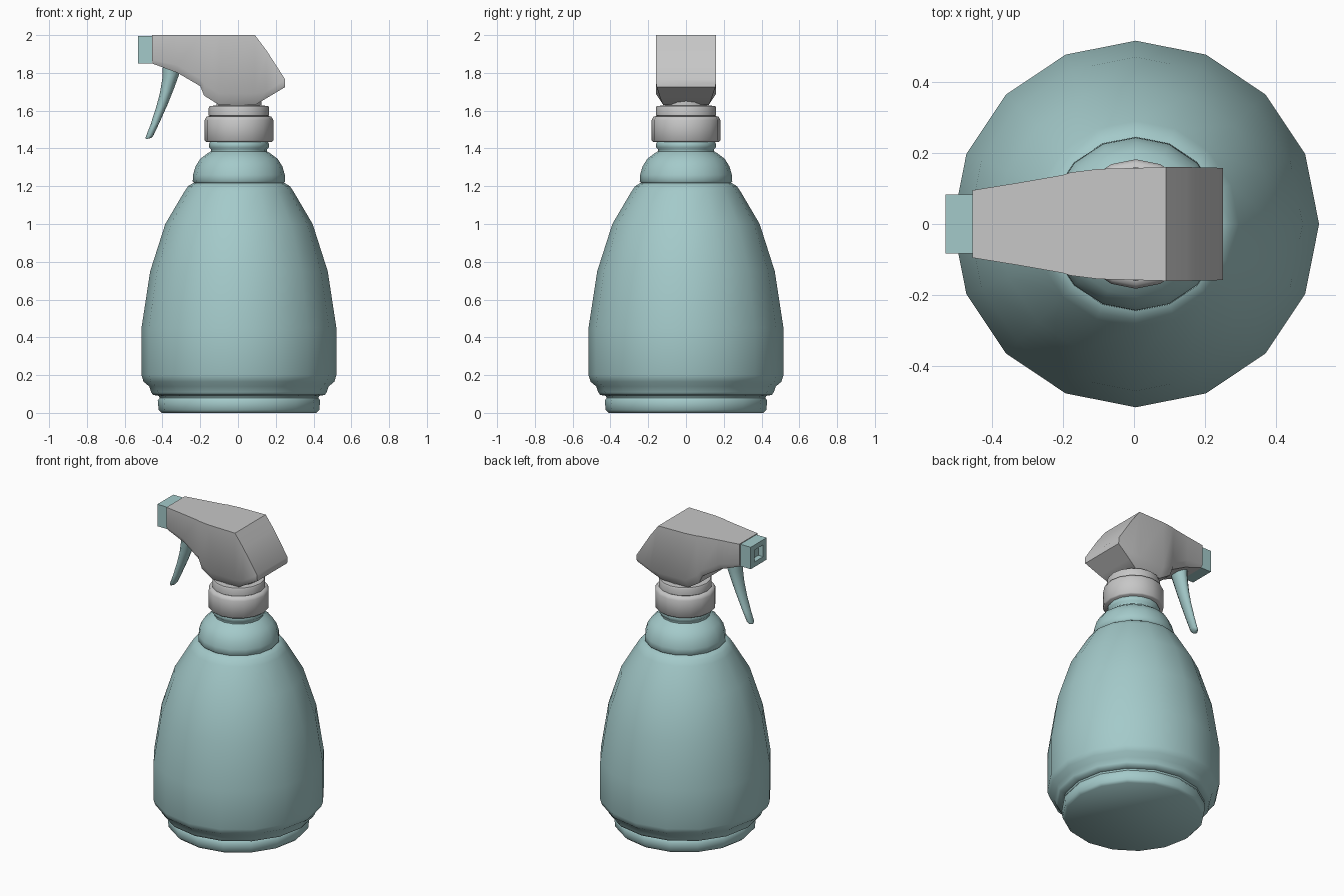
import bpy, bmesh, math

cube = bpy.data.objects.get("Cube")
if cube:
    bpy.data.objects.remove(cube, do_unlink=True)


def material(name, rgb):
    m = bpy.data.materials.new(name)
    m.use_nodes = True
    m.diffuse_color = (*rgb, 1)
    m.node_tree.nodes["Principled BSDF"].inputs["Base Color"].default_value = (*rgb, 1)
    return m


TEAL = material("pale teal plastic", (0.37, 0.59, 0.59))
GREY = material("light grey plastic", (0.57, 0.57, 0.57))
CENTRE = 0.005


def loft(name, rings, mat, angle=40):
    """Skin a list of closed rings, cap both ends and shade smooth."""
    bm = bmesh.new()
    loops = [[bm.verts.new(p) for p in ring] for ring in rings]
    n = len(loops[0])
    for a, b in zip(loops, loops[1:]):
        for i in range(n):
            j = (i + 1) % n
            bm.faces.new((a[i], a[j], b[j], b[i]))
    bm.faces.new(loops[0])
    bm.faces.new(loops[-1])
    bmesh.ops.recalc_face_normals(bm, faces=bm.faces)
    mesh = bpy.data.meshes.new(name)
    bm.to_mesh(mesh)
    bm.free()
    mesh.materials.append(mat)
    obj = bpy.data.objects.new(name, mesh)
    bpy.context.collection.objects.link(obj)
    bpy.ops.object.select_all(action="DESELECT")
    obj.select_set(True)
    bpy.context.view_layer.objects.active = obj
    bpy.ops.object.shade_smooth_by_angle(angle=math.radians(angle))
    return obj


def circle(r, z, sides=16):
    turn = math.tau / sides
    return [(CENTRE + r * math.cos(i * turn), r * math.sin(i * turn), z) for i in range(sides)]


def lathe(name, profile, mat, angle=50):
    return loft(name, [circle(r, z) for r, z in profile], mat, angle)


# Bottle: stepped foot and swelling body
lathe("bottle_body", [
    (0.41, 0), (0.425, 0.015), (0.43, 0.065), (0.42, 0.08), (0.425, 0.09),
    (0.455, 0.095), (0.465, 0.11), (0.475, 0.14), (0.505, 0.165), (0.516, 0.2),
    (0.516, 0.45), (0.47, 0.75), (0.39, 1.0), (0.29, 1.17), (0.27, 1.2),
    (0.24, 1.218), (0.2, 1.22)], TEAL)

# Domed shoulder with the threaded neck
lathe("bottle_shoulder", [
    (0.235, 1.215), (0.245, 1.225), (0.243, 1.26), (0.23, 1.305), (0.205, 1.345),
    (0.165, 1.375), (0.148, 1.385), (0.148, 1.395), (0.158, 1.405),
    (0.158, 1.425), (0.15, 1.44)], TEAL)

# Screw collar and the ring above it
lathe("screw_collar", [
    (0.175, 1.435), (0.182, 1.442), (0.182, 1.55), (0.172, 1.568),
    (0.155, 1.572)], GREY)
lathe("collar_ring", [
    (0.145, 1.565), (0.16, 1.575), (0.16, 1.615), (0.155, 1.625),
    (0.12, 1.627), (0.12, 1.65)], GREY)

# Spray head: x, top, side bottom, underside, half width, underside half width
head = [
    (-0.455, 2.0, 1.87, 1.85, 0.095, 0.085),
    (-0.32, 2.0, 1.84, 1.80, 0.117, 0.095),
    (-0.20, 2.0, 1.77, 1.73, 0.138, 0.115),
    (-0.18, 2.0, 1.74, 1.68, 0.145, 0.12),
    (-0.10, 2.0, 1.69, 1.63, 0.155, 0.12),
    (0.09, 2.0, 1.69, 1.63, 0.16, 0.12),
    (0.15, 1.92, 1.70, 1.665, 0.16, 0.135),
    (0.25, 1.765, 1.745, 1.725, 0.158, 0.155),
]
loft("spray_head", [
    [(x, w, top), (x, w, side), (x, v, low), (x, -v, low), (x, -w, side), (x, -w, top)]
    for x, top, side, low, w, v in head], GREY, 35)


# Square nozzle with a recessed outlet
def square(x, half):
    z = 1.923
    return [(x, half, z + half * 0.87), (x, half, z - half * 0.87),
            (x, -half, z - half * 0.87), (x, -half, z + half * 0.87)]


loft("nozzle", [square(-0.44, 0.083), square(-0.53, 0.083),
                square(-0.53, 0.045), square(-0.5, 0.04)], TEAL, 30)

# Curved trigger: centre x, centre z, half depth, half width
trigger = [
    (-0.345, 1.84, 0.055, 0.06), (-0.355, 1.785, 0.045, 0.055),
    (-0.378, 1.70, 0.036, 0.045), (-0.405, 1.62, 0.03, 0.038),
    (-0.44, 1.53, 0.024, 0.032), (-0.468, 1.465, 0.021, 0.028),
    (-0.473, 1.452, 0.015, 0.02),
]
loft("trigger", [
    [(x + d * math.cos(i * math.tau / 10), w * math.sin(i * math.tau / 10),
      z + 0.25 * d * math.cos(i * math.tau / 10)) for i in range(10)]
    for x, z, d, w in trigger], TEAL, 50)
